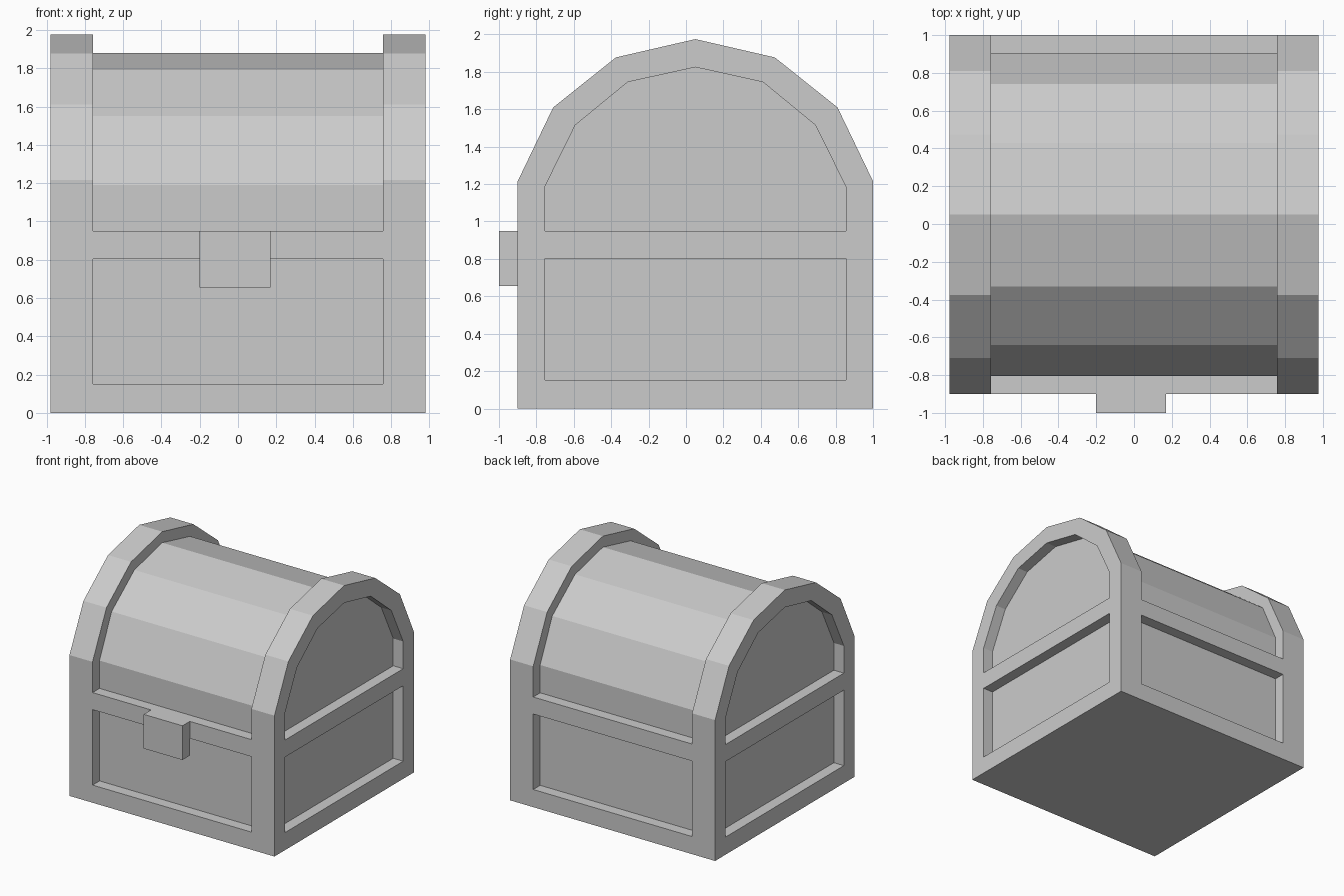
import bpy
import bmesh

cube = bpy.data.objects.get("Cube")
if cube:
    bpy.data.objects.remove(cube, do_unlink=True)

MID = 0.05             # depth centre of the chest body
HALF_X = 0.978         # half width of the chest
FRAME_X = 0.758        # half width between the end frames
RECESS = 0.095         # depth of every sunken panel

grey = bpy.data.materials.new("plain_grey")
grey.use_nodes = True
COLOUR = (0.6, 0.6, 0.6, 1)
grey.diffuse_color = COLOUR
grey.node_tree.nodes["Principled BSDF"].inputs["Base Color"].default_value = COLOUR


def prism(name, profile, x0, x1):
    """Extrude a (y, z) profile from x0 to x1."""
    bm = bmesh.new()
    face = bm.faces.new([bm.verts.new((x0, y, z)) for y, z in profile])
    ext = bmesh.ops.extrude_face_region(bm, geom=[face])
    moved = [v for v in ext["geom"] if isinstance(v, bmesh.types.BMVert)]
    bmesh.ops.translate(bm, verts=moved, vec=(x1 - x0, 0, 0))
    bmesh.ops.recalc_face_normals(bm, faces=bm.faces)
    mesh = bpy.data.meshes.new(name)
    bm.to_mesh(mesh)
    bm.free()
    mesh.materials.append(grey)
    obj = bpy.data.objects.new(name, mesh)
    bpy.context.collection.objects.link(obj)
    return obj


def box(name, x0, x1, y0, y1, z0, z1):
    return prism(name, [(y0, z0), (y1, z0), (y1, z1), (y0, z1)], x0, x1)


def arch(base, steps, top):
    """Symmetric arch from half depths and heights, front to back."""
    side = [(steps[0][0], base)] + steps
    front = [(MID - h, z) for h, z in side]
    back = [(MID + h, z) for h, z in reversed(side)]
    return front + [(MID, top)] + back


# Chest body with a faceted, arched lid
outer = arch(0, [(0.95, 1.215), (0.76, 1.61), (0.425, 1.877)], 1.975)
chest = prism("chest_body", outer, -HALF_X, HALF_X)

# Recess of the lid between the two end frames
inner = arch(0.95, [(0.855, 1.19), (0.69, 1.55), (0.38, 1.79)], 1.88)
around = [(1.4, 0.95), (1.4, 2.3), (-1.4, 2.3), (-1.4, 0.95)]
cutters = [prism("lid_cutter", inner + around, -FRAME_X, FRAME_X)]

# Sunken panels on both ends, and on the front and back
window = arch(0.95, [(0.805, 1.185), (0.642, 1.515), (0.362, 1.745)], 1.825)
for s in (-1, 1):
    inside, outside = s * (HALF_X - RECESS), s * 1.3
    cutters.append(prism("end_arch_cutter", window, inside, outside))
    cutters.append(box("end_panel_cutter", inside, outside,
                       MID - 0.805, MID + 0.805, 0.152, 0.803))
    cutters.append(box("long_panel_cutter", -FRAME_X, FRAME_X,
                       MID + s * (0.95 - RECESS), MID + s * 1.3, 0.152, 0.803))

bpy.context.view_layer.objects.active = chest
for cutter in cutters:
    cutter.hide_render = True
    mod = chest.modifiers.new("cut", 'BOOLEAN')
    mod.operation = 'DIFFERENCE'
    mod.solver = 'EXACT'
    mod.object = cutter
    bpy.ops.object.modifier_apply(modifier=mod.name)
    bpy.data.objects.remove(cutter, do_unlink=True)

# Latch block on the front band
box("latch", -0.2, 0.17, -1.0, -0.9, 0.655, 0.95)
